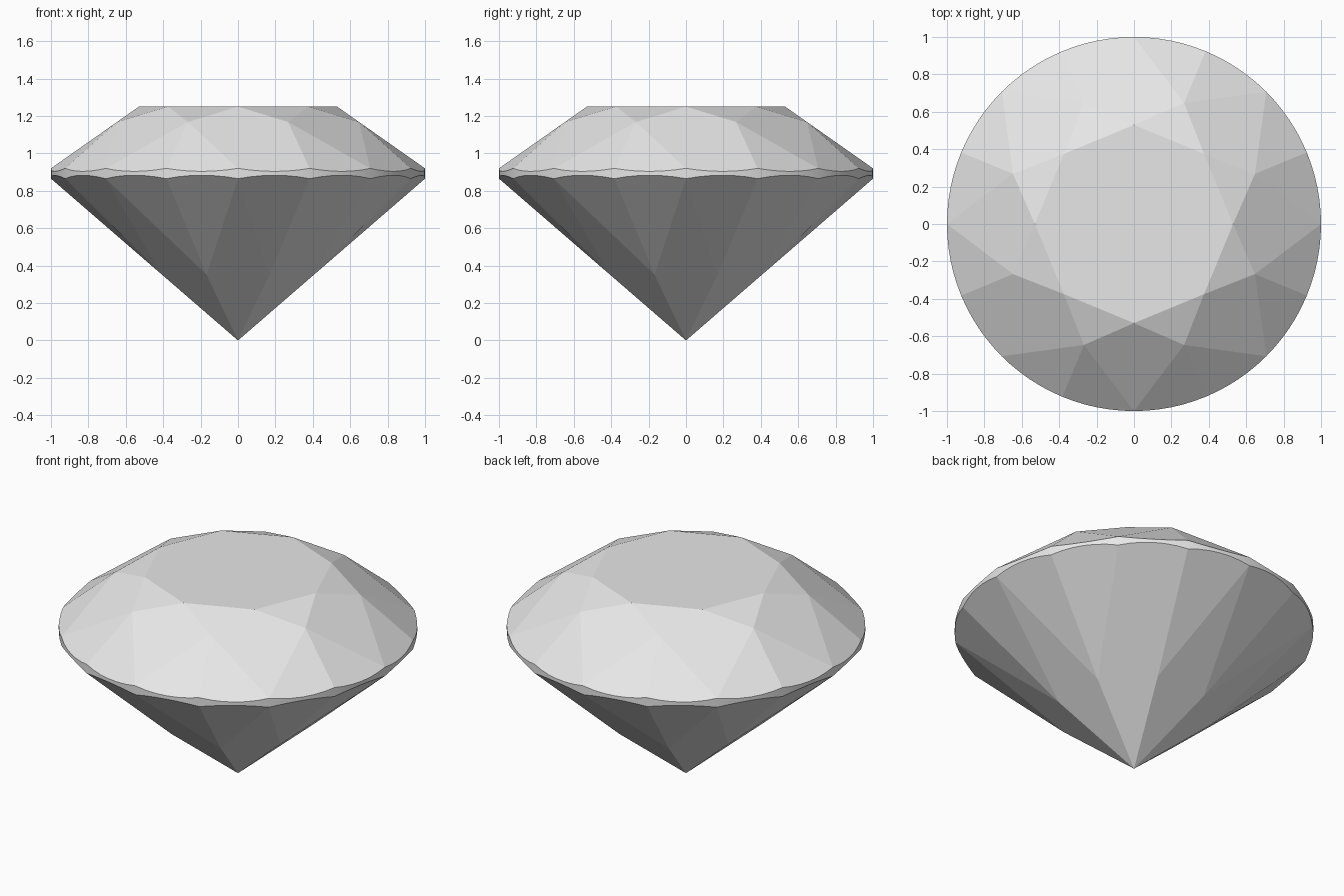
import bpy, bmesh
from math import cos, sin, pi, radians, hypot

if "Cube" in bpy.data.objects:
    bpy.data.objects.remove(bpy.data.objects["Cube"], do_unlink=True)

# Proportions of the cut
SYMMETRY = 8
STEP = 2 * pi / SYMMETRY          # angle between main facets
HALF = STEP / 2                   # angle between girdle corners
GIRDLE_SEGMENTS = 96
TABLE_R, TABLE_Z = 0.53, 1.25
STAR_R = 0.70
PAVILION_R = 0.44
GIRDLE_TOP, GIRDLE_LOW = 0.92, 0.865

# Heights that keep the main facets flat
star_z = TABLE_Z - (STAR_R * cos(HALF) - TABLE_R) * (TABLE_Z - GIRDLE_TOP) / (1 - TABLE_R)
pavilion_z = PAVILION_R * cos(HALF) * GIRDLE_LOW


def ring(bm, count, radius, height, offset=0.0):
    """Add a ring of points; height is a function of the angle."""
    for i in range(count):
        a = 2 * pi * i / count + offset
        bm.verts.new((radius * cos(a), radius * sin(a), height(a)))


def scallop(corner_z, inner_r, inner_z):
    """Height where the half facets meet the round girdle."""
    chord = cos(HALF / 2)
    slope = (inner_z - corner_z) / (chord * (1 - inner_r))
    return lambda a: corner_z - slope * (cos(a % HALF - HALF / 2) - chord)


bm = bmesh.new()
# Crown: table and star corners
ring(bm, SYMMETRY, TABLE_R, lambda a: TABLE_Z)
ring(bm, SYMMETRY, STAR_R, lambda a: star_z, HALF)
# Girdle: scalloped upper and lower edges
ring(bm, GIRDLE_SEGMENTS, 1, scallop(GIRDLE_TOP, STAR_R, star_z))
ring(bm, GIRDLE_SEGMENTS, 1, scallop(GIRDLE_LOW, PAVILION_R, pavilion_z))
# Pavilion corners and pointed culet
ring(bm, SYMMETRY, PAVILION_R, lambda a: pavilion_z, HALF)
bm.verts.new((0, 0, 0))

# Wrap the points and merge each flat facet into one face
bmesh.ops.convex_hull(bm, input=bm.verts[:])
bmesh.ops.dissolve_limit(bm, angle_limit=radians(1), verts=bm.verts[:], edges=bm.edges[:])
bmesh.ops.recalc_face_normals(bm, faces=bm.faces[:])

mesh = bpy.data.meshes.new("gemstone")
bm.to_mesh(mesh)
bm.free()
gem = bpy.data.objects.new("gemstone", mesh)
bpy.context.collection.objects.link(gem)

# Single grey material
grey = bpy.data.materials.new("light_grey")
grey.use_nodes = True
colour = (0.8, 0.8, 0.8, 1)
grey.diffuse_color = colour
grey.node_tree.nodes["Principled BSDF"].inputs["Base Color"].default_value = colour
mesh.materials.append(grey)

# Round girdle, crisp facets
bpy.context.view_layer.objects.active = gem
gem.select_set(True)
bpy.ops.object.shade_smooth_by_angle(angle=radians(5))
